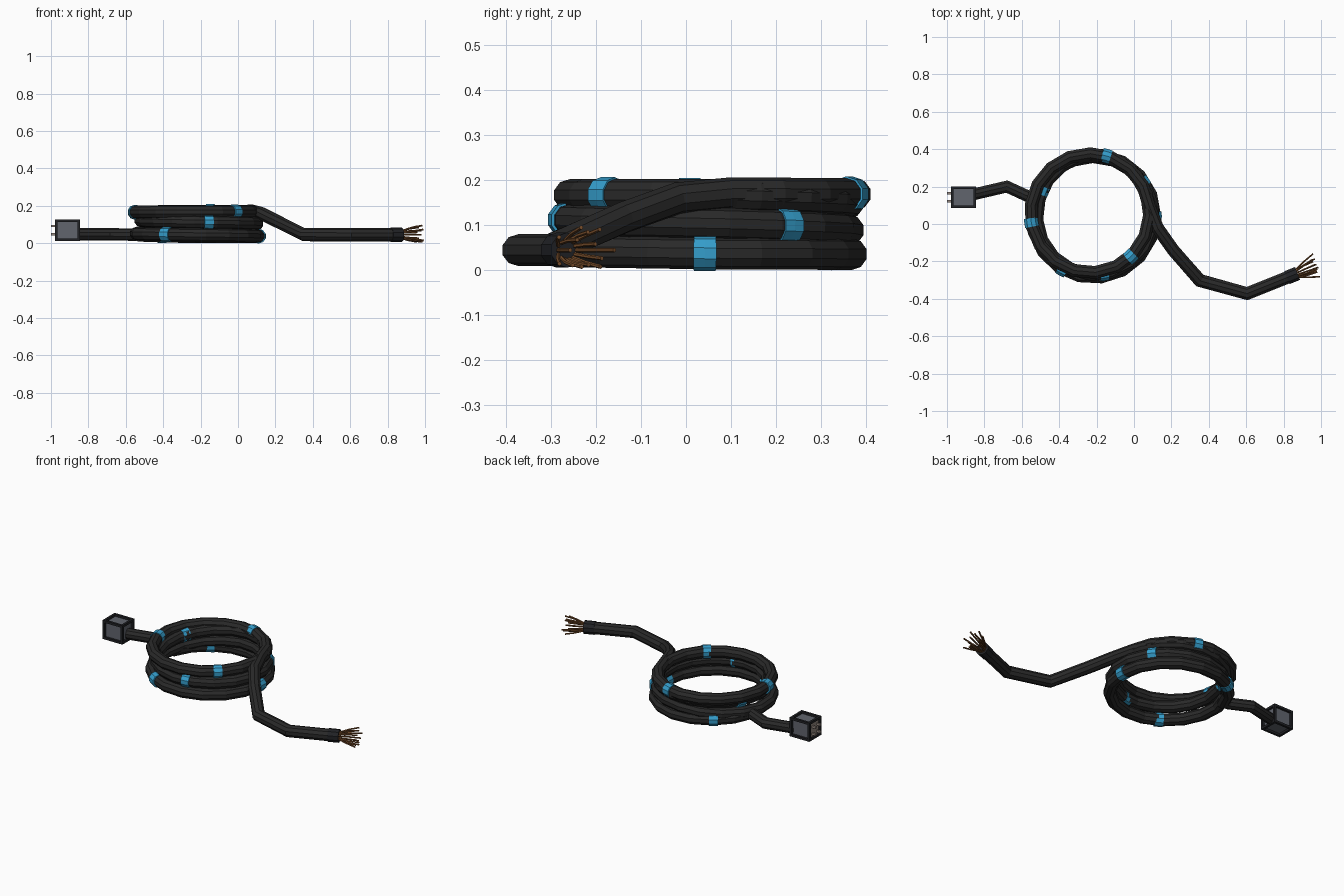
import bpy, bmesh, math, random
from mathutils import Vector, Matrix

if "Cube" in bpy.data.objects:
    bpy.data.objects.remove(bpy.data.objects["Cube"])

random.seed(4)


def material(name, rgb):
    m = bpy.data.materials.new(name)
    m.diffuse_color = (*rgb, 1)
    m.use_nodes = True
    m.node_tree.nodes["Principled BSDF"].inputs["Base Color"].default_value = m.diffuse_color
    return m


RUBBER = material("black_rubber", (0.022, 0.022, 0.022))
TAPE = material("blue_tape", (0.035, 0.34, 0.6))
COPPER = material("copper", (0.2, 0.08, 0.025))
FRAME = material("dark_frame", (0.015, 0.016, 0.019))
CORE = material("grey_core", (0.12, 0.13, 0.155))
PIN = material("pin_metal", (0.3, 0.25, 0.22))


def finish(bm, name, mat):
    bmesh.ops.recalc_face_normals(bm, faces=bm.faces)
    me = bpy.data.meshes.new(name)
    bm.to_mesh(me)
    bm.free()
    me.materials.append(mat)
    ob = bpy.data.objects.new(name, me)
    bpy.context.collection.objects.link(ob)
    return ob


def add_sweep(bm, points, radius, sides):
    """Round tube along a path, mitred at the bends, capped at both ends."""
    pts = [Vector(p) for p in points]
    rings = []
    for i, p in enumerate(pts):
        a = (p - pts[i - 1]).normalized() if i else None
        b = (pts[i + 1] - p).normalized() if i < len(pts) - 1 else None
        a, b = a or b, b or a
        t = (a + b).normalized()
        side = t.cross(Vector((0, 0, 1))).normalized()
        up = side.cross(t)
        stretch = 1 / max(0.6, t.dot(a))
        ring = []
        for k in range(sides):
            w = 2 * math.pi * (k + 0.5) / sides
            ring.append(bm.verts.new(p + side * math.cos(w) * radius * stretch
                                     + up * math.sin(w) * radius))
        rings.append(ring)
    for r0, r1 in zip(rings, rings[1:]):
        for k in range(sides):
            n = (k + 1) % sides
            bm.faces.new((r0[k], r0[n], r1[n], r1[k]))
    bm.faces.new(rings[0])
    bm.faces.new(rings[-1])


def sweep(name, points, radius, sides, mat):
    bm = bmesh.new()
    add_sweep(bm, points, radius, sides)
    return finish(bm, name, mat)


def add_box(bm, centre, size):
    bmesh.ops.create_cube(bm, size=1, matrix=Matrix.Translation(centre)
                          @ Matrix.Diagonal((*size, 1)))


def lerp_table(table, t):
    for (t0, v0), (t1, v1) in zip(table, table[1:]):
        if t <= t1:
            return v0 + (v1 - v0) * (t - t0) / (t1 - t0)
    return table[-1][1]


# Coil: clockwise turns, height and centre given by degrees travelled
START, END = 165, 1238
HEIGHT = [(0, .045), (75, .036), (165, .038), (255, .045), (350, .052), (435, .09),
          (525, .105), (615, .113), (705, .123), (795, .153), (885, .168),
          (975, .167), (1065, .166), (1155, .169), (1245, .171)]
CX = [(0, -.217), (360, -.217), (480, -.208), (720, -.208), (850, -.235), (1245, -.235)]
CY = [(0, .042), (720, .042), (850, .058), (1245, .058)]
RAD = [(0, .328), (360, .328), (480, .312), (720, .312), (850, .318), (1245, .318)]


def coil(t):
    a = math.radians(START - t)
    r = lerp_table(RAD, t)
    return (lerp_table(CX, t) + r * math.cos(a),
            lerp_table(CY, t) + r * math.sin(a), lerp_table(HEIGHT, t))


R = 0.0355
steps = 60
path = [coil(END * i / steps) for i in range(steps + 1)]
path += [(.125, -.02, .16), (.21, -.14, .117), (.352, -.302, .046),
         (.605, -.372, .045), (.84, -.278, .045)]
sweep("coiled_cable", path, R, 10, RUBBER)

# Short lead from the plug to the coil
sweep("plug_lead", [(-.86, .158, .048), (-.68, .2, .048), (-.56, .145, .046),
                    (-.53, .145, .046)], .033, 10, RUBBER)

# Tape bands
for i, t in enumerate((40, 165, 285, 490, 606, 731, 932, 1056, 1171)):
    sweep(f"tape_band_{i + 1}", [coil(t + d) for d in (-4.2, 0, 4.2)], R + .004, 10, TAPE)

# Collar at the frayed end
axis = Vector((.235, .094, 0)).normalized()
end = Vector((.845, -.276, .045))
sweep("end_collar", [end - axis * .03, end - axis * .015, end + axis * .015,
                     end + axis * .032], .039, 10, FRAME)

# Frayed copper wires, fanning out from the collar
side = axis.cross(Vector((0, 0, 1)))
bm = bmesh.new()
for i in range(14):
    w = 2 * math.pi * i / 14
    out = side * math.cos(w) + Vector((0, 0, 1)) * math.sin(w)
    spread = random.uniform(.028, .045) + (.035 * abs(math.cos(w)) if i % 2 else 0)
    base = end + axis * .025 + out * .02
    tip = base + axis * random.uniform(.105, .125) + out * (spread - .02)
    tip.x = min(tip.x, .993)
    tip.z = max(tip.z, .008)
    add_sweep(bm, [base, base.lerp(tip, .5) + out * .003, tip], .0048, 6)
finish(bm, "copper_wires", COPPER)

# Plug: cage of bars round a grey core
C = Vector((-.912, .143, .07))
H = Vector((.06, .051, .051))
BAR = .014
bm = bmesh.new()
for ax in range(3):
    u, v = (ax + 1) % 3, (ax + 2) % 3
    for su in (-1, 1):
        for sv in (-1, 1):
            c, s = C.copy(), [BAR] * 3
            c[u] += su * H[u]
            c[v] += sv * H[v]
            s[ax] = 2 * H[ax] + BAR
            add_box(bm, c, s)
finish(bm, "plug_cage", FRAME)

bm = bmesh.new()
add_box(bm, C, (.108, .09, .09))
finish(bm, "plug_core", CORE)

bm = bmesh.new()
add_box(bm, C - Vector((.058, 0, 0)), (.008, .08, .08))
for sy in (-1, 1):
    for sz in (-1, 1):
        add_box(bm, C + Vector((-.073, sy * .022, sz * .022)), (.03, .012, .012))
finish(bm, "plug_pins", PIN)
